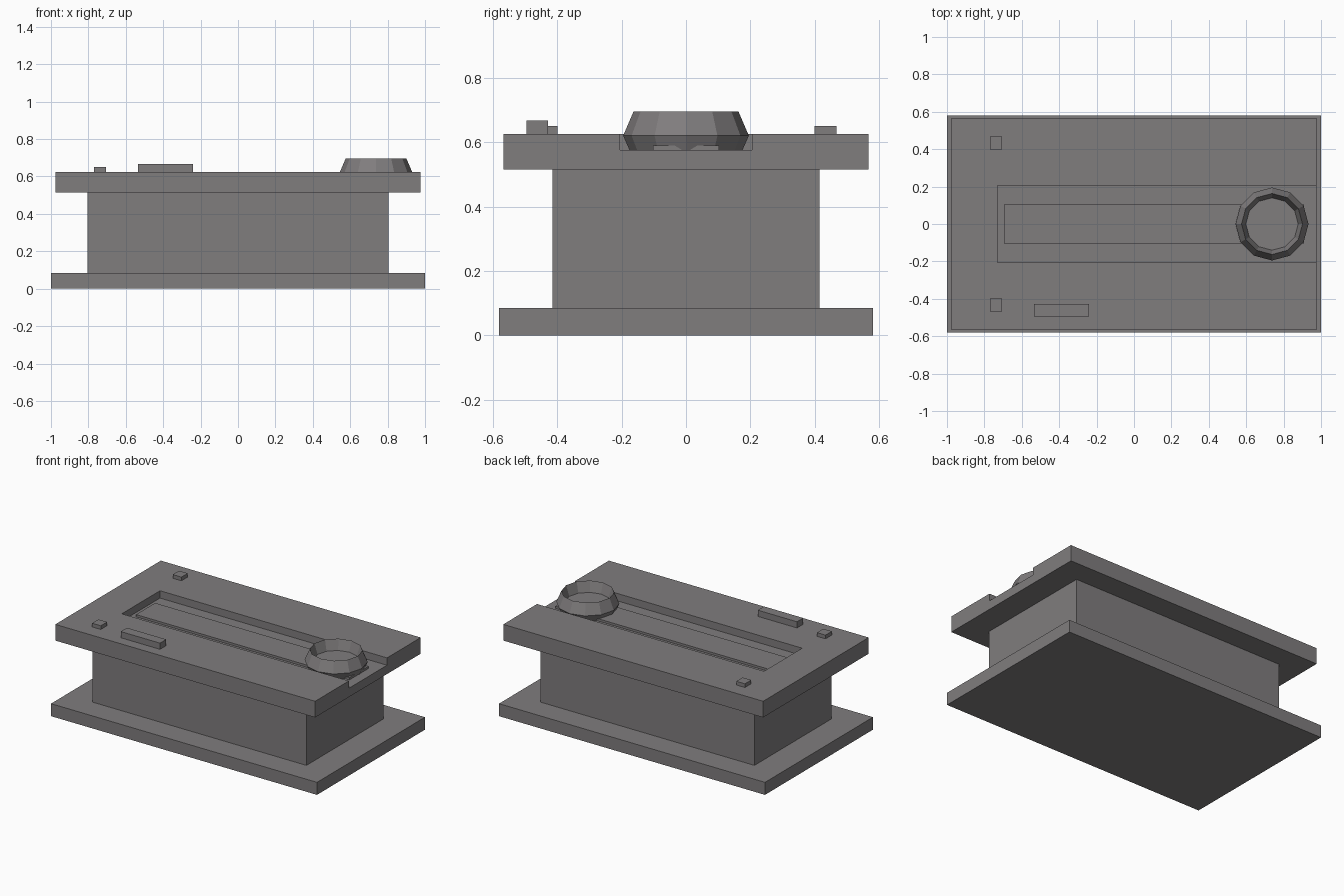
import bpy
import bmesh
from math import cos, sin, pi

if "Cube" in bpy.data.objects:
    bpy.data.objects.remove(bpy.data.objects["Cube"], do_unlink=True)

GREY = (0.215, 0.205, 0.208, 1)
grey = bpy.data.materials.new("warm_grey")
grey.use_nodes = True
grey.diffuse_color = GREY
grey.node_tree.nodes["Principled BSDF"].inputs["Base Color"].default_value = GREY


def add_object(name, bm):
    bmesh.ops.recalc_face_normals(bm, faces=bm.faces)
    mesh = bpy.data.meshes.new(name)
    bm.to_mesh(mesh)
    bm.free()
    mesh.materials.append(grey)
    obj = bpy.data.objects.new(name, mesh)
    bpy.context.collection.objects.link(obj)
    return obj


def box(name, x, y, z):
    """Box spanning the given (low, high) ranges."""
    bm = bmesh.new()
    bmesh.ops.create_cube(bm, size=1)
    for v in bm.verts:
        v.co = [(lo + hi) / 2 + c * (hi - lo) for c, (lo, hi) in zip(v.co, (x, y, z))]
    return add_object(name, bm)


def lathe(name, centre, profile, sides):
    """Closed solid from (radius, height) rings, capped at both ends."""
    bm = bmesh.new()
    angles = [2 * pi * i / sides for i in range(sides)]
    rings = [[bm.verts.new((centre[0] + r * cos(a), centre[1] + r * sin(a), z))
              for a in angles] for r, z in profile]
    for low, high in zip(rings, rings[1:]):
        for i in range(sides):
            j = (i + 1) % sides
            bm.faces.new((low[i], low[j], high[j], high[i]))
    bm.faces.new(rings[0][::-1])
    bm.faces.new(rings[-1])
    return add_object(name, bm)


# Base plate and body
box("base_plate", (-1, 1), (-0.58, 0.58), (0, 0.085))
box("body", (-0.805, 0.805), (-0.415, 0.415), (0.085, 0.515))

# Top plate with a channel open at the left end
DECK = 0.625
FLOOR = 0.575
top = box("top_plate", (-0.977, 0.977), (-0.567, 0.567), (0.515, DECK))
cutter = box("channel_cutter", (-0.73, 1.2), (-0.205, 0.205), (FLOOR, 0.8))
cutter.hide_render = True
cut = top.modifiers.new("channel", "BOOLEAN")
cut.operation = "DIFFERENCE"
cut.solver = "EXACT"
cut.object = cutter
bpy.context.view_layer.objects.active = top
bpy.ops.object.modifier_apply(modifier=cut.name)
bpy.data.objects.remove(cutter, do_unlink=True)

# Raised strip along the channel floor
box("channel_strip", (-0.695, 0.91), (-0.103, 0.103), (FLOOR, 0.59))

# Faceted hollow cup at the end of the channel
lathe("cup", (0.738, 0),
      [(0.175, FLOOR), (0.195, 0.62), (0.163, 0.695), (0.14, 0.625)], 12)

# Small blocks on the deck
for side, y in (("front", -0.433), ("back", 0.433)):
    box(side + "_button", (-0.77, -0.705), (y - 0.034, y + 0.034), (DECK, 0.65))
box("bar_button", (-0.535, -0.24), (-0.495, -0.428), (DECK, 0.667))
